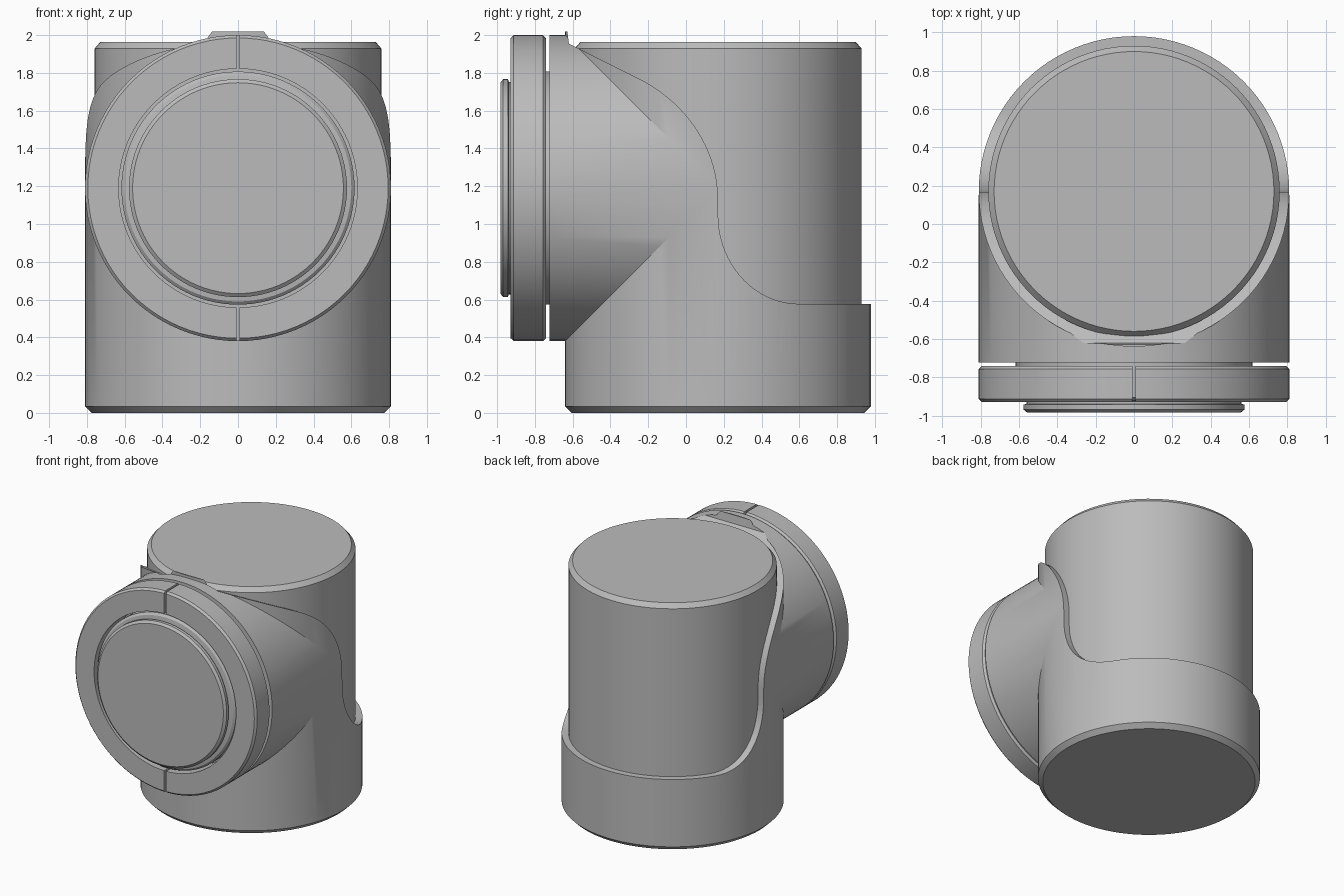
import bpy, bmesh, math
from mathutils import Matrix, Vector
from mathutils.geometry import interpolate_bezier

if "Cube" in bpy.data.objects:
    bpy.data.objects.remove(bpy.data.objects["Cube"])

grey = bpy.data.materials.new("plain grey")
grey.use_nodes = True
COLOUR = (0.5, 0.5, 0.5, 1)
grey.diffuse_color = COLOUR
grey.node_tree.nodes["Principled BSDF"].inputs["Base Color"].default_value = COLOUR

SEGMENTS = 96
POST_Y, BRANCH_Z = 0.17, 1.19
UPRIGHT = Matrix.Translation((0, POST_Y, 0))
# Local z of a branch part points along -y
FORWARD = Matrix.Translation((0, 0, BRANCH_Z)) @ Matrix.Rotation(math.pi / 2, 4, "X")


def add_object(name, bm):
    bmesh.ops.recalc_face_normals(bm, faces=bm.faces)
    mesh = bpy.data.meshes.new(name)
    bm.to_mesh(mesh)
    bm.free()
    mesh.materials.append(grey)
    obj = bpy.data.objects.new(name, mesh)
    bpy.context.collection.objects.link(obj)
    return obj


def turned(name, profile, placement):
    """Closed solid of revolution from (radius, height) pairs."""
    bm = bmesh.new()
    rings = []
    for r, h in profile:
        rings.append([bm.verts.new((r * math.cos(a), r * math.sin(a), h))
                      for a in (math.tau * i / SEGMENTS for i in range(SEGMENTS))])
    for low, high in zip(rings, rings[1:]):
        for i in range(SEGMENTS):
            j = (i + 1) % SEGMENTS
            bm.faces.new((low[i], low[j], high[j], high[i]))
    bm.faces.new(rings[0])
    bm.faces.new(rings[-1])
    bm.transform(placement)
    return add_object(name, bm)


def prism(name, outline, half_width):
    """Side outline of (y, z) points extruded across x."""
    bm = bmesh.new()
    face = bm.faces.new([bm.verts.new((-half_width, y, z)) for y, z in outline])
    moved = bmesh.ops.extrude_face_region(bm, geom=[face])["geom"]
    bmesh.ops.translate(bm, vec=(2 * half_width, 0, 0),
                        verts=[v for v in moved if isinstance(v, bmesh.types.BMVert)])
    return add_object(name, bm)


def combine(obj, tool, operation):
    mod = obj.modifiers.new("combine", "BOOLEAN")
    mod.operation, mod.solver, mod.object = operation, "EXACT", tool
    bpy.context.view_layer.objects.active = obj
    bpy.ops.object.modifier_apply(modifier=mod.name)
    bpy.data.objects.remove(tool)


def curve(*points):
    flat = [Vector((y, z)) for y, z in points]
    return [tuple(p)[:2] for p in interpolate_bezier(*flat, 20)]


# Outer sleeve: upright cup merged with the forward branch
sleeve = turned("outer_sleeve", [(0.775, 0), (0.81, 0.035), (0.81, 2.02)], UPRIGHT)
branch = turned("branch", [(0.81, -0.15), (0.81, 0.722)], FORWARD)
combine(sleeve, branch, "UNION")

# Sweeping opening at the back of the sleeve
opening = [(-0.65, 2.2), (-0.62, 1.955)]
opening += curve((-0.25, 1.77), (0, 1.645), (0.165, 1.4), (0.168, 1.15))
opening += curve((0.17, 1.05), (0.17, 0.79), (0.36, 0.577), (0.6, 0.577))
opening += [(1.2, 0.577), (1.2, 2.2)]
combine(sleeve, prism("opening_cutter", opening, 1.2), "DIFFERENCE")
bore = turned("bore_cutter", [(0.755, 0.5), (0.755, 2.3)], UPRIGHT)
combine(sleeve, bore, "DIFFERENCE")

# Inner post with a chamfered top
post = turned("inner_post", [(0.76, 0.45), (0.76, 1.928), (0.73, 1.963)], UPRIGHT)

# Clamp ring: bored, then split at top and bottom
ring = turned("clamp_ring", [(0.795, 0.742), (0.81, 0.757), (0.81, 0.912), (0.795, 0.928)], FORWARD)
combine(ring, turned("ring_cutter", [(0.632, 0.6), (0.632, 1.1)], FORWARD), "DIFFERENCE")
slit = prism("slit_cutter", [(-1.1, 0.2), (-0.6, 0.2), (-0.6, 2.2), (-1.1, 2.2)], 0.009)
combine(ring, slit, "DIFFERENCE")

# Core inside the ring, ending in a stepped face cap
core = turned("branch_core", [(0.617, 0.65), (0.617, 0.905), (0.6, 0.92), (0.562, 0.925),
                              (0.562, 0.938), (0.577, 0.943), (0.577, 0.968), (0.558, 0.983)], FORWARD)

for obj in (sleeve, post, ring, core):
    bpy.ops.object.select_all(action="DESELECT")
    obj.select_set(True)
    bpy.context.view_layer.objects.active = obj
    bpy.ops.object.shade_smooth_by_angle(angle=math.radians(25))
